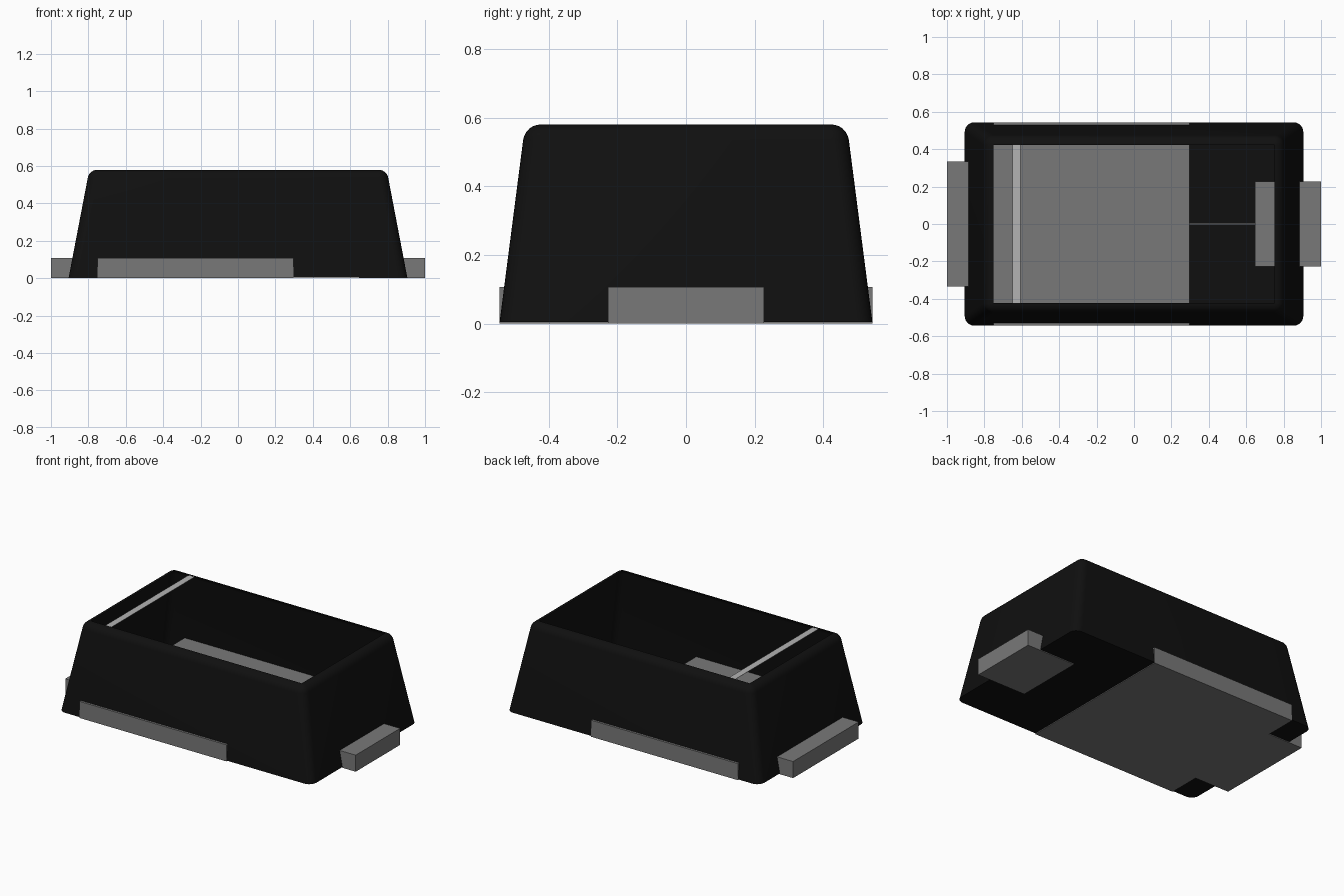
import bpy, bmesh, math

cube = bpy.data.objects.get("Cube")
if cube:
    bpy.data.objects.remove(cube, do_unlink=True)


def material(name, v):
    m = bpy.data.materials.new(name)
    m.use_nodes = True
    m.diffuse_color = (v, v, v, 1)
    bsdf = next(n for n in m.node_tree.nodes if n.type == 'BSDF_PRINCIPLED')
    bsdf.inputs["Base Color"].default_value = (v, v, v, 1)
    return m


BLACK = material("black plastic", 0.005)
GREY = material("grey metal", 0.19)
LIGHT = material("light grey marking", 0.45)


def finish(name, bm, mat):
    bmesh.ops.recalc_face_normals(bm, faces=bm.faces)
    me = bpy.data.meshes.new(name)
    bm.to_mesh(me)
    bm.free()
    me.materials.append(mat)
    ob = bpy.data.objects.new(name, me)
    bpy.context.collection.objects.link(ob)
    return ob


def slab(name, outline, z0, z1, mat):
    """Extrude a flat outline from z0 up to z1."""
    bm = bmesh.new()
    face = bm.faces.new([bm.verts.new((x, y, z0)) for x, y in outline])
    ext = bmesh.ops.extrude_face_region(bm, geom=[face])
    for v in ext["geom"]:
        if isinstance(v, bmesh.types.BMVert):
            v.co.z = z1
    return finish(name, bm, mat)


def rect(x0, x1, y):
    return [(x0, -y), (x1, -y), (x1, y), (x0, y)]


def rounded_ring(bm, hx, hy, r, z, steps=6):
    """Rounded rectangle of vertices at height z."""
    ring = []
    for k, (sx, sy) in enumerate([(1, 1), (-1, 1), (-1, -1), (1, -1)]):
        for i in range(steps + 1):
            a = math.pi / 2 * (k + i / steps)
            ring.append(bm.verts.new((sx * (hx - r) + r * math.cos(a),
                                      sy * (hy - r) + r * math.sin(a), z)))
    return ring


# Tapered housing: closed floor, rounded edges, open top
bm = bmesh.new()
R, OX, OY, TOP = 0.052, 0.752, 0.423, 0.58
rings = [rounded_ring(bm, 0.905, 0.543, 0.05, 0.005)]
for i in range(7):
    a = math.radians(9 + 81 * i / 6)
    r = max(R * math.cos(a), 0.0005)
    rings.append(rounded_ring(bm, OX + r, OY + r, r, TOP - R + R * math.sin(a)))
bm.faces.new(rings[0])
for lo, hi in zip(rings, rings[1:]):
    n = len(lo)
    for j in range(n):
        bm.faces.new((lo[j], lo[(j + 1) % n], hi[(j + 1) % n], hi[j]))
housing = finish("housing", bm, BLACK)
bpy.context.view_layer.objects.active = housing
housing.select_set(True)
bpy.ops.object.shade_smooth_by_angle(angle=math.radians(40))

# Large contact plate with a narrower tab, and the small contact
slab("large_contact",
     [(-1, -0.335), (-0.752, -0.335), (-0.752, -0.544), (0.298, -0.544),
      (0.298, 0.544), (-0.752, 0.544), (-0.752, 0.335), (-1, 0.335)],
     0, 0.107, GREY)
slab("small_contact", rect(0.648, 1, 0.227), 0, 0.107, GREY)

# Fine link between the contacts
slab("contact_link", rect(0.298, 0.648, 0.004), 0.0055, 0.008, GREY)

# Marking stripe across the open top
slab("marking_stripe", rect(-0.65, -0.607, 0.423), TOP - 0.002, TOP, LIGHT)
